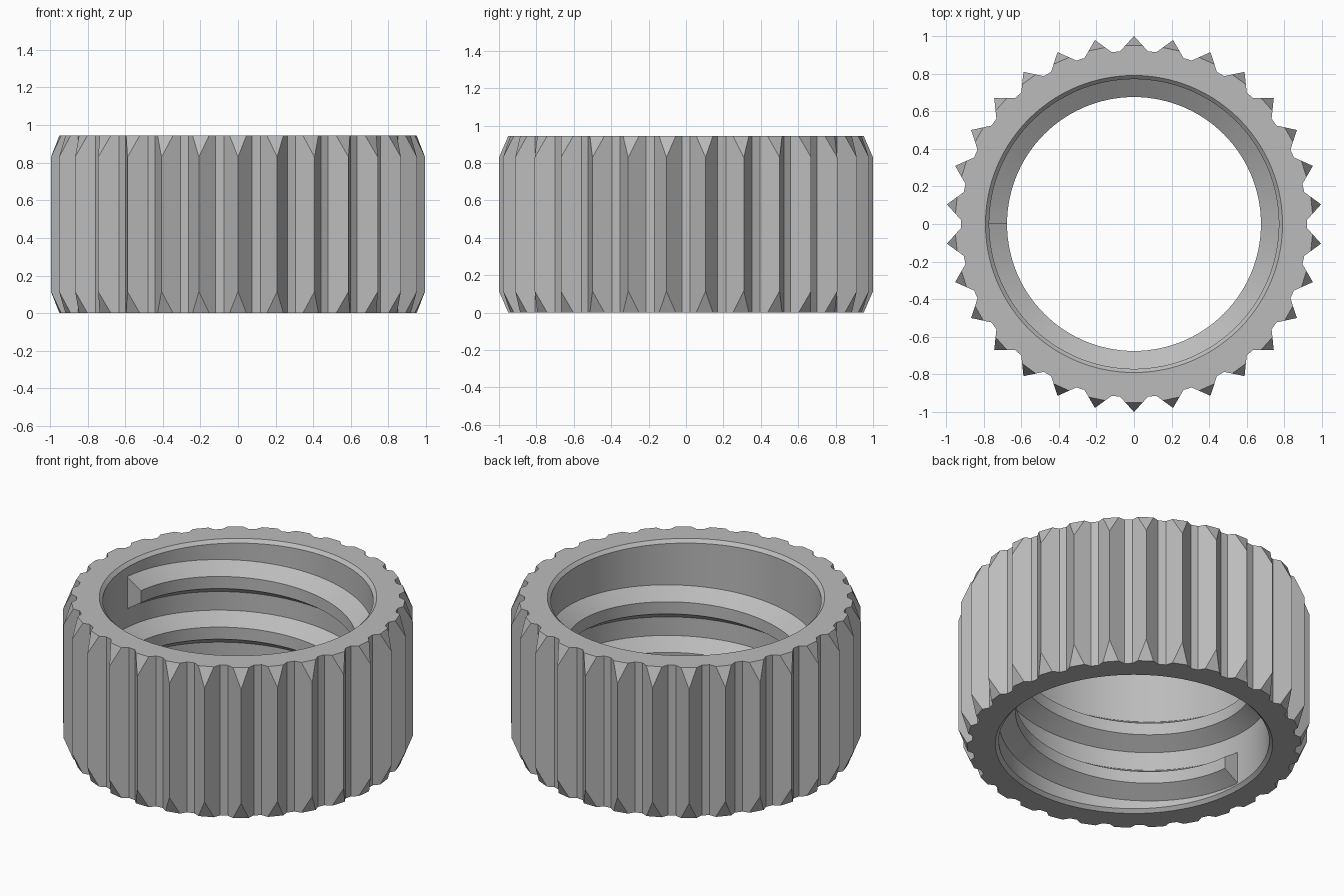
import bpy, bmesh, math

cube = bpy.data.objects.get("Cube")
if cube:
    bpy.data.objects.remove(cube)

TEETH, H = 30, 0.945
TIP_R, RIM_R, VALLEY_R = 1.0, 0.95, 0.921
VALLEY_ANGLE = math.radians(4.6)
CHAMFER = 0.115
BORE_R, LIP_R, LIP_H = 0.77, 0.79, 0.02
CREST_R, PITCH, TURNS = 0.675, 0.318, 2

grey = bpy.data.materials.new("plain grey")
grey.use_nodes = True
COLOUR = (0.5, 0.5, 0.5, 1)
grey.diffuse_color = COLOUR
grey.node_tree.nodes["Principled BSDF"].inputs["Base Color"].default_value = COLOUR


def finish(bm, name):
    bmesh.ops.recalc_face_normals(bm, faces=bm.faces)
    mesh = bpy.data.meshes.new(name)
    bm.to_mesh(mesh)
    bm.free()
    obj = bpy.data.objects.new(name, mesh)
    bpy.context.collection.objects.link(obj)
    mesh.materials.append(grey)
    bpy.ops.object.select_all(action="DESELECT")
    obj.select_set(True)
    bpy.context.view_layer.objects.active = obj
    bpy.ops.object.shade_smooth_by_angle(angle=math.radians(25))
    return obj


def polar(bm, r, a, z):
    return bm.verts.new((r * math.cos(a), r * math.sin(a), z))


# Toothed ring body: four rim points per tooth, matched by four bore points
bm = bmesh.new()
vx, vy = VALLEY_R * math.cos(VALLEY_ANGLE), VALLEY_R * math.sin(VALLEY_ANGLE)
cut_y = vy * (TIP_R - RIM_R) / (TIP_R - vx)
cut_r, cut_a = math.hypot(RIM_R, cut_y), math.atan2(cut_y, RIM_R)
rim_profile = [(VALLEY_R, -VALLEY_ANGLE), (cut_r, -cut_a), (cut_r, cut_a), (VALLEY_R, VALLEY_ANGLE)]
centres = [math.pi / 2 + math.tau * k / TEETH for k in range(TEETH)]
step = math.tau / (4 * TEETH)


def bore_ring(r, z):
    return [polar(bm, r, c + (j - 1.5) * step, z) for c in centres for j in range(4)]


rims = [[polar(bm, r, c + a, z) for c in centres for r, a in rim_profile] for z in (0, H)]
tips = [[polar(bm, TIP_R, c, z) for c in centres] for z in (CHAMFER, H - CHAMFER)]
bores = [bore_ring(LIP_R, 0), bore_ring(BORE_R, LIP_H),
         bore_ring(BORE_R, H - LIP_H), bore_ring(LIP_R, H)]

low, high = rims
for k in range(TEETH):
    i, n = 4 * k, (4 * k + 4) % (4 * TEETH)
    t0, t1 = tips[0][k], tips[1][k]
    # flanks, chamfered tips and the flat valley to the next tooth
    bm.faces.new((low[i], low[i + 1], t0, t1, high[i + 1], high[i]))
    bm.faces.new((low[i + 3], low[i + 2], t0, t1, high[i + 2], high[i + 3]))
    bm.faces.new((low[i + 1], low[i + 2], t0))
    bm.faces.new((high[i + 1], high[i + 2], t1))
    bm.faces.new((low[i + 3], low[n], high[n], high[i + 3]))

# End faces, lips and bore wall
loops = [low] + bores + [high]
for a, b in zip(loops, loops[1:]):
    for i in range(len(a)):
        n = (i + 1) % len(a)
        bm.faces.new((a[i], a[n], b[n], b[i]))
finish(bm, "toothed_ring")

# Internal thread: trapezoid swept along a right-handed helix
bm = bmesh.new()
section = [(BORE_R + 0.002, -0.102), (CREST_R, -0.038), (CREST_R, 0.038), (BORE_R + 0.002, 0.102)]
count = TURNS * 120
rows = []
for s in range(count + 1):
    turn = s / 120
    rows.append([polar(bm, r, math.pi + math.tau * turn, 0.13 + PITCH * turn + dz)
                 for r, dz in section])
for a, b in zip(rows, rows[1:]):
    for j in range(4):
        n = (j + 1) % 4
        bm.faces.new((a[j], a[n], b[n], b[j]))
bm.faces.new(rows[0])
bm.faces.new(rows[-1])
finish(bm, "internal_thread")
